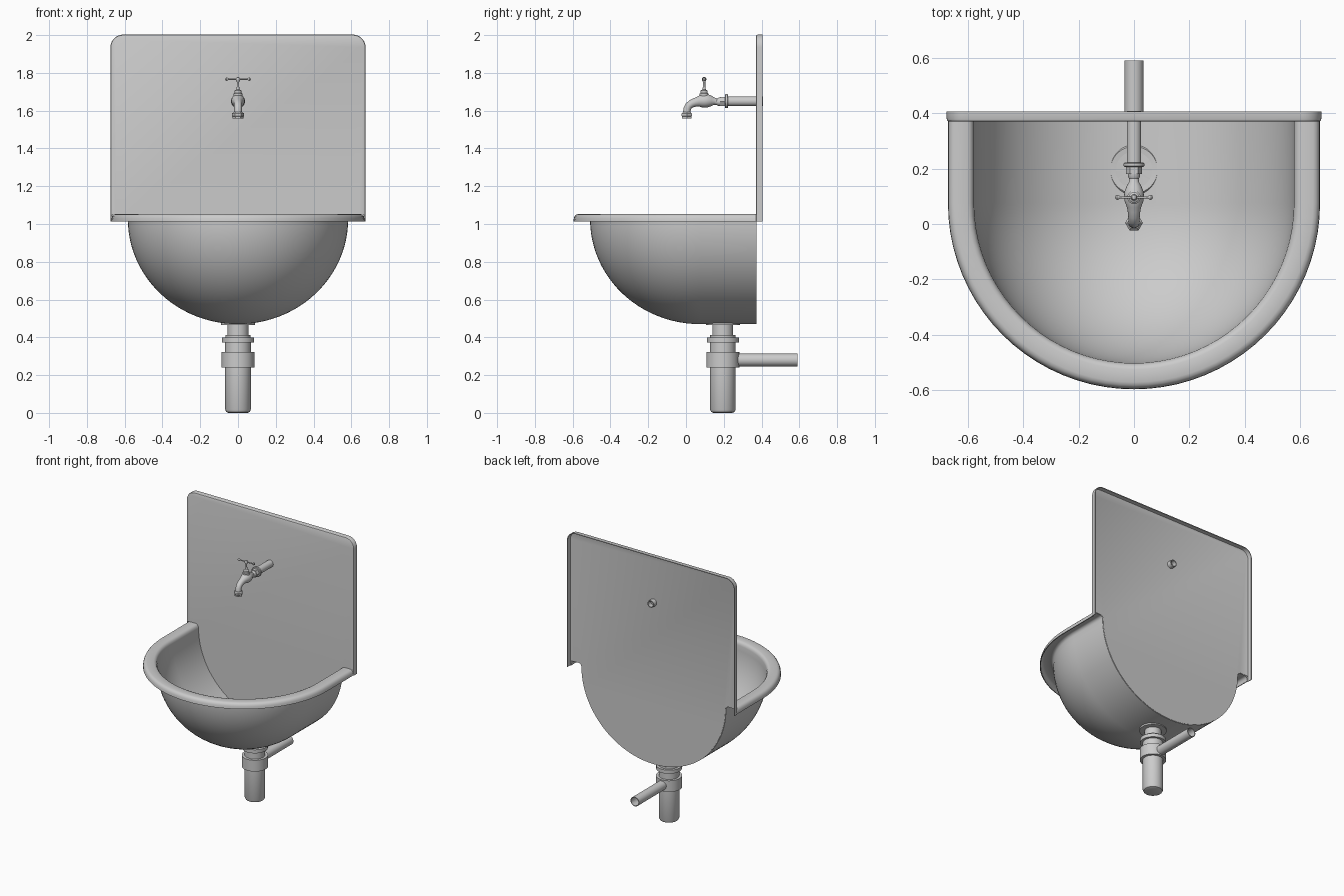
import bpy, bmesh
from math import sin, cos, pi
from mathutils import Vector

if "Cube" in bpy.data.objects:
    bpy.data.objects.remove(bpy.data.objects["Cube"])


def finish(name, bm, thickness=0):
    bmesh.ops.remove_doubles(bm, verts=bm.verts, dist=1e-5)
    bmesh.ops.recalc_face_normals(bm, faces=bm.faces)
    me = bpy.data.meshes.new(name)
    bm.to_mesh(me)
    bm.free()
    ob = bpy.data.objects.new(name, me)
    bpy.context.collection.objects.link(ob)
    if thickness:
        mod = ob.modifiers.new("sheet", 'SOLIDIFY')
        mod.thickness, mod.offset = thickness, 0
    return ob


def skin(bm, rings, closed):
    """Bridge successive rows of points with quads."""
    rows = [[bm.verts.new(p) for p in ring] for ring in rings]
    for a, b in zip(rows, rows[1:]):
        n = len(a)
        for i in range(n if closed else n - 1):
            j = (i + 1) % n
            bm.faces.new((a[i], a[j], b[j], b[i]))
    return rows


def lathe(name, profile, origin, axis='Z', seg=32):
    """Revolve (radius, height) pairs around an axis."""
    bm, o, rings = bmesh.new(), Vector(origin), []
    for r, h in profile:
        ring = []
        for i in range(seg):
            c, s = r * cos(2 * pi * i / seg), r * sin(2 * pi * i / seg)
            ring.append(o + Vector({'Z': (c, s, h), 'Y': (c, h, s), 'X': (h, c, s)}[axis]))
        rings.append(ring)
    skin(bm, rings, True)
    return finish(name, bm)


def swept(name, path, seg=24):
    """Round tube of varying radius along (y, z, radius) points at x = 0."""
    bm, rings = bmesh.new(), []
    for k, (y, z, r) in enumerate(path):
        a, b = path[max(k - 1, 0)], path[min(k + 1, len(path) - 1)]
        t = Vector((0, b[0] - a[0], b[1] - a[1])).normalized()
        side = Vector((1, 0, 0))
        up = side.cross(t)
        rings.append([Vector((0, y, z)) + r * (cos(2 * pi * i / seg) * side + sin(2 * pi * i / seg) * up)
                      for i in range(seg)])
    rows = skin(bm, rings, True)
    bm.faces.new(rows[0])
    bm.faces.new(rows[-1])
    return finish(name, bm)


# Bowl section: quarter ellipse, fillet, flat rim, turned-down lip
CY, BACK = 0.075, 0.372
bowl = [(0.58 * sin(pi / 2 * i / 24), 1.025 - 0.552 * cos(pi / 2 * i / 24)) for i in range(25)]
bowl += [(0.583, 1.037), (0.59, 1.046), (0.60, 1.05), (0.645, 1.05)]
lip = [(0.655, 1.047), (0.662, 1.04), (0.666, 1.03), (0.668, 1.013)]

# Basin: half revolve at the front, straight run to the wall
bm = bmesh.new()
section = bowl + lip
rings = [[(r, BACK, z) for r, z in section]]
for i in range(41):
    a = -pi * i / 40
    rings.append([(r * cos(a), CY + r * sin(a), z) for r, z in section])
rings.append([(-r, BACK, z) for r, z in section])
skin(bm, rings, False)
finish("basin", bm, 0.006)


# Back panel: sheet closing the bowl, edges folded backwards
def outline(inset, y, bottom=1.013):
    w, top, rad = 0.673 - inset, 2.0 - inset, 0.065 - inset
    pts = [(w, y, bottom), (w, y, 1.05)]
    pts += [(w - rad + rad * cos(pi / 2 * i / 10), y, top - rad + rad * sin(pi / 2 * i / 10)) for i in range(11)]
    return pts + [(-x, yy, z) for x, yy, z in reversed(pts)]


bm = bmesh.new()
rows = skin(bm, [outline(0.007, BACK), outline(0.002, BACK + 0.002),
                 outline(0, BACK + 0.007), outline(0, 0.406)], False)
lower = [(-r, BACK, z) for r, z in reversed(bowl)] + [(r, BACK, z) for r, z in bowl[1:]]
bm.faces.new(rows[0][1:-1] + [bm.verts.new(p) for p in lower])
finish("back_panel", bm, 0.005)

# Drain trap below the bowl
DY = 0.195
lathe("bottle_trap", [(0, 0), (0.05, 0), (0.062, 0.005), (0.068, 0.018), (0.068, 0.24), (0.087, 0.24),
                      (0.087, 0.322), (0.068, 0.322), (0.068, 0.372), (0.085, 0.372), (0.085, 0.398),
                      (0.067, 0.398), (0.067, 0.412), (0.055, 0.412), (0.055, 0.464), (0.09, 0.464),
                      (0.09, 0.472), (0, 0.472)], (0, DY, 0))
lathe("waste_pipe", [(0, 0.2), (0.034, 0.2), (0.034, 0.59), (0.029, 0.59), (0.029, 0.3), (0, 0.3)],
      (0, 0, 0.28), 'Y')

# Strainer in the bowl
lathe("strainer_ring", [(0.066, 0.472), (0.066, 0.48), (0.085, 0.482), (0.09, 0.477), (0.09, 0.472)], (0, DY, 0))
lathe("strainer_hub", [(0.018, 0.472), (0.018, 0.481), (0, 0.481)], (0, DY, 0), seg=16)
bm = bmesh.new()
for i in range(12):
    a = 2 * pi * i / 12
    d, s = Vector((cos(a), sin(a), 0)), Vector((-sin(a), cos(a), 0)) * 0.003
    c = Vector((0, DY, 0.472))
    base = [c + d * 0.015 - s, c + d * 0.07 - s, c + d * 0.07 + s, c + d * 0.015 + s]
    rows = skin(bm, [base, [p + Vector((0, 0, 0.008)) for p in base]], True)
    bm.faces.new(rows[1])
finish("strainer_spokes", bm)

# Tap: supply pipe, collar, body with spout, outlet nut
TZ = 1.65
lathe("supply_pipe", [(0, 0.215), (0.026, 0.215), (0.026, 0.407), (0.02, 0.407), (0.02, 0.36), (0, 0.36)],
      (0, 0, TZ), 'Y')
lathe("tap_collar", [(0, 0.206), (0.034, 0.206), (0.037, 0.209), (0.037, 0.219), (0.034, 0.222), (0, 0.222)],
      (0, 0, TZ), 'Y')
lathe("tap_hex", [(0, 0.18), (0.028, 0.18), (0.028, 0.207), (0, 0.207)], (0, 0, TZ - 0.002), 'Y', 6)
swept("tap_body", [(0.185, 1.647, 0.022), (0.172, 1.647, 0.022), (0.162, 1.648, 0.017), (0.15, 1.65, 0.019),
                   (0.135, 1.651, 0.027), (0.118, 1.652, 0.034), (0.10, 1.652, 0.036), (0.082, 1.651, 0.034),
                   (0.065, 1.648, 0.027), (0.048, 1.644, 0.023), (0.03, 1.637, 0.021), (0.015, 1.626, 0.02),
                   (0.006, 1.61, 0.02), (0.004, 1.585, 0.02)])
lathe("outlet_nut", [(0, 1.592), (0.024, 1.592), (0.032, 1.585), (0.032, 1.572), (0.028, 1.568), (0.028, 1.558),
                     (0.018, 1.558), (0.018, 1.575), (0, 1.575)], (0, 0.004, 0), seg=6)

# Valve stem and T handle
lathe("valve_stem", [(0, 1.675), (0.024, 1.675), (0.024, 1.69), (0.019, 1.693), (0.019, 1.706), (0.009, 1.712),
                     (0.006, 1.73), (0.006, 1.752), (0.011, 1.76), (0.012, 1.768), (0.008, 1.776), (0, 1.779)],
      (0, 0.096, 0), seg=20)
half = [(0.0045, 0.0), (0.0038, 0.05), (0.008, 0.056), (0.009, 0.061), (0.006, 0.066), (0, 0.068)]
lathe("tap_handle", [(r, -h) for r, h in reversed(half)] + half[1:], (0, 0.096, 1.767), 'X', 16)

# Apply sheet thickness and smooth everything
bpy.ops.object.select_all(action='SELECT')
bpy.context.view_layer.objects.active = bpy.context.selected_objects[0]
bpy.ops.object.convert(target='MESH')
bpy.ops.object.shade_smooth_by_angle(angle=0.6)
